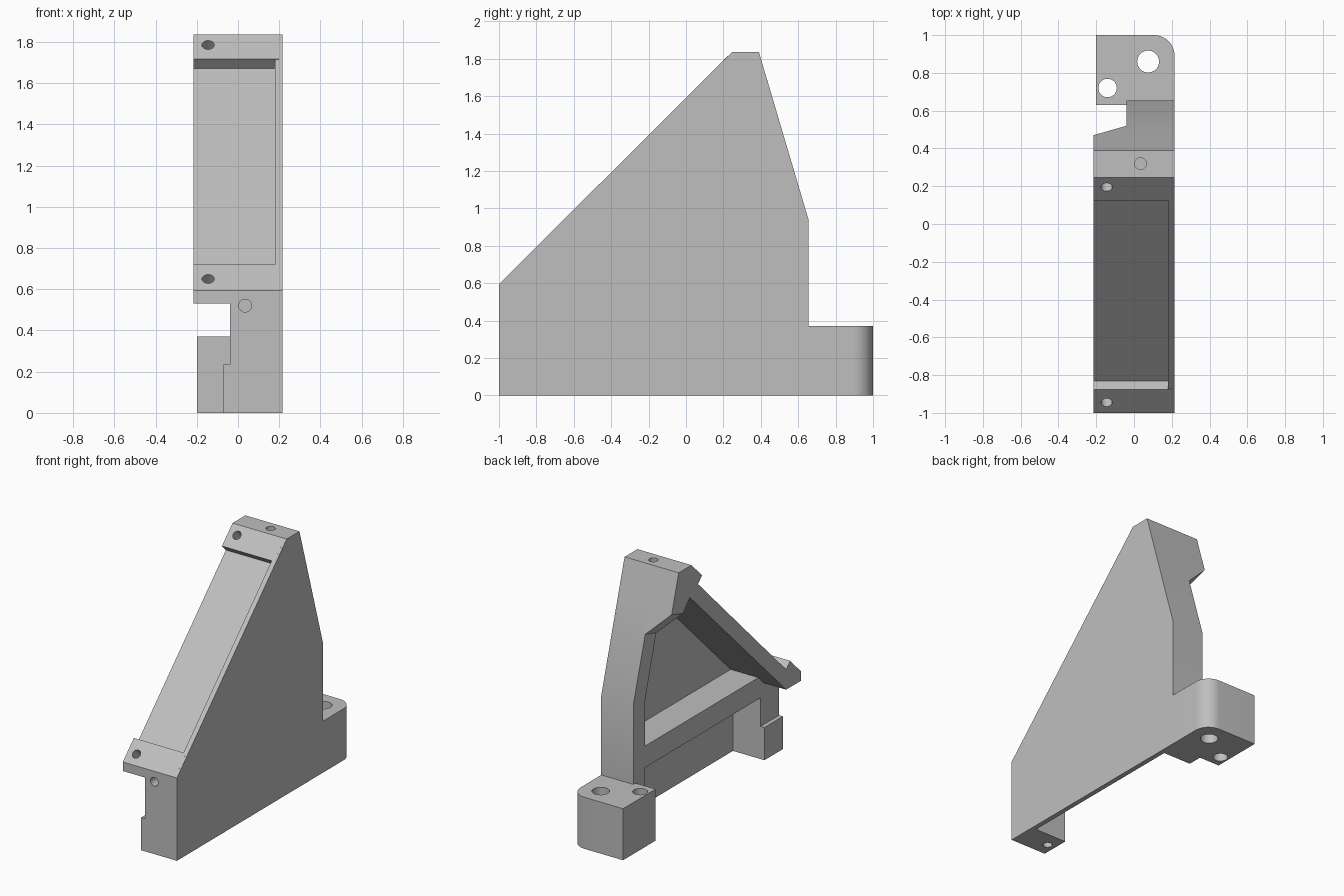
import bpy, bmesh, math
from mathutils import Vector, Matrix

old = bpy.data.objects.get("Cube")
if old:
    bpy.data.objects.remove(old, do_unlink=True)

grey = bpy.data.materials.new("machined_grey")
grey.use_nodes = True
colour = (0.52, 0.52, 0.52, 1)
grey.diffuse_color = colour
grey.node_tree.nodes["Principled BSDF"].inputs["Base Color"].default_value = colour

SIDE = 0.215     # half width
SKIN = 0.18      # inner face of the side plate
EMBED = 0.2      # how far ribs sink into the side plate
STEM = -0.04     # open side of the narrow ribs


def finish(bm, name):
    bmesh.ops.recalc_face_normals(bm, faces=bm.faces)
    mesh = bpy.data.meshes.new(name)
    bm.to_mesh(mesh)
    bm.free()
    mesh.materials.append(grey)
    obj = bpy.data.objects.new(name, mesh)
    bpy.context.collection.objects.link(obj)
    return obj


def extrude(name, outline, offset):
    bm = bmesh.new()
    face = bm.faces.new([bm.verts.new(p) for p in outline])
    new = bmesh.ops.extrude_face_region(bm, geom=[face])["geom"]
    bmesh.ops.translate(bm, vec=offset, verts=[v for v in new if isinstance(v, bmesh.types.BMVert)])
    return finish(bm, name)


def slab(name, profile, x0, x1):
    """Side profile in (y, z), extruded across x."""
    return extrude(name, [(x0, y, z) for y, z in profile], (x1 - x0, 0, 0))


def box(name, x0, x1, y0, y1, z0, z1):
    return slab(name, [(y0, z0), (y1, z0), (y1, z1), (y0, z1)], x0, x1)


def drill(name, centre, axis, radius, depth):
    """Round cutter that reaches the given depth either side of the surface."""
    bm = bmesh.new()
    turn = Vector(axis).to_track_quat('Z', 'Y').to_matrix().to_4x4()
    bmesh.ops.create_cone(bm, cap_ends=True, segments=32, radius1=radius, radius2=radius,
                          depth=2 * depth, matrix=Matrix.Translation(centre) @ turn)
    return finish(bm, name)


def combine(target, tool, operation):
    mod = target.modifiers.new(tool.name, 'BOOLEAN')
    mod.operation = operation
    mod.solver = 'EXACT'
    mod.object = tool
    bpy.context.view_layer.update()
    graph = bpy.context.evaluated_depsgraph_get()
    mesh = bpy.data.meshes.new_from_object(target.evaluated_get(graph))
    target.modifiers.clear()
    target.data = mesh
    bpy.data.objects.remove(tool, do_unlink=True)


# Thin side plate
bracket = slab("angled_bracket", [(-1, 0), (-1, .595), (.245, 1.835), (.39, 1.835),
                                  (.655, .94), (.655, 0)], SKIN, SIDE)

# Sloped rail with shallow seat, and the head at its top
rail = slab("sloped_rail", [(-1, .53), (-1, .595), (-.875, .72), (-.83, .675), (.17, 1.67),
                            (.125, 1.716), (.245, 1.835), (.39, 1.835), (.47, 1.565),
                            (.34, 1.525), (.264, 1.61), (-.83, .53)], -SIDE, EMBED)

# Rear post, and the taper joining it to the head
post = slab("rear_post", [(.34, 1.525), (.47, 1.565), (.655, .94), (.655, 0),
                          (.525, 0), (.525, .91), (.395, 1.36)], STEM, EMBED)
bm = bmesh.new()
for x, y, z in [(-SIDE, .34, 1.525), (-SIDE, .47, 1.565), (STEM, .34, 1.525),
                (STEM, .47, 1.565), (STEM, .395, 1.36), (STEM, .52, 1.396)]:
    for dx in ((0, .1) if x == STEM else (0,)):
        bm.verts.new((x + dx, y, z))
bmesh.ops.convex_hull(bm, input=bm.verts)
taper = finish(bm, "head_taper")

# Cross bar and stepped front foot
bar = box("cross_bar", STEM, EMBED, -1, .6, .44, .595)
upper_foot = box("upper_foot", STEM, EMBED, -1, -.79, .1, .5)
lower_foot = box("lower_foot", -.07, EMBED, -1, -.79, 0, .235)

# Rear mounting block with one rounded corner
R = .11
arc = [(SIDE - R + R * math.cos(a), 1 - R + R * math.sin(a), 0)
       for a in (math.pi / 2 * i / 12 for i in range(13))]
block = extrude("mounting_block", [(-.2, .63, 0), (SIDE, .63, 0)] + arc + [(-.2, 1, 0)], (0, 0, .37))

for part in (rail, post, taper, bar, upper_foot, lower_foot, block):
    combine(bracket, part, 'UNION')

# Screw holes: two across the slope, blind ones front, top and bottom, two through the block
slope = (0, -1, 1)
holes = [
    ("upper_slope_hole", (-.145, .195, 1.785), slope, .03, .12),
    ("lower_slope_hole", (-.145, -.945, .65), slope, .03, .12),
    ("front_hole", (.035, -1, .52), (0, 1, 0), .031, .12),
    ("top_hole", (.035, .32, 1.835), (0, 0, 1), .031, .12),
    ("foot_hole", (-.01, -.9, 0), (0, 0, 1), .03, .12),
    ("large_block_hole", (.075, .86, .2), (0, 0, 1), .058, .3),
    ("small_block_hole", (-.14, .72, .2), (0, 0, 1), .049, .3),
]
for hole in holes:
    combine(bracket, drill(*hole), 'DIFFERENCE')

bpy.ops.object.select_all(action='DESELECT')
bracket.select_set(True)
bpy.context.view_layer.objects.active = bracket
bpy.ops.object.shade_smooth_by_angle(angle=math.radians(25))
